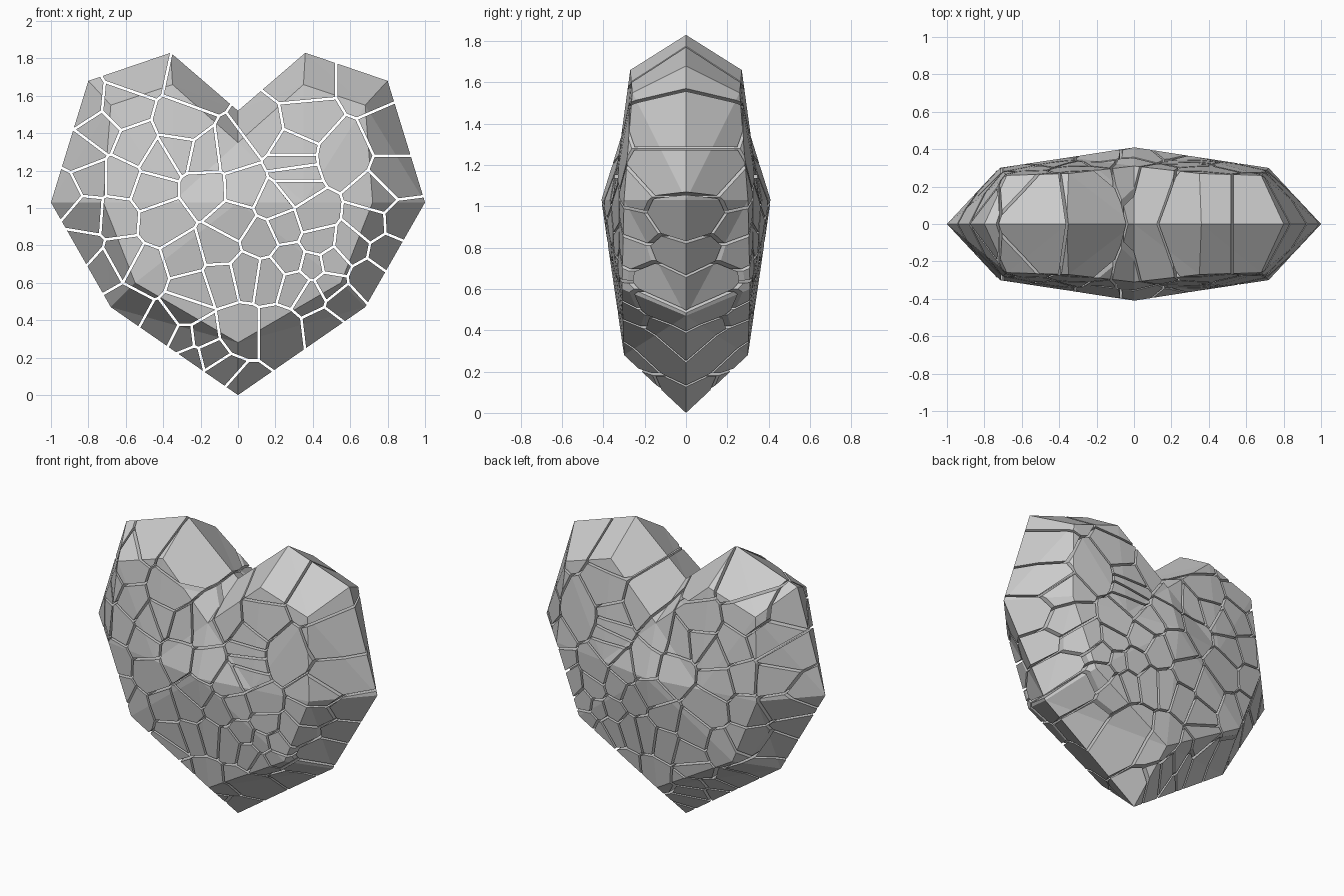
import bpy, bmesh
from mathutils import Vector

if "Cube" in bpy.data.objects:
    bpy.data.objects.remove(bpy.data.objects["Cube"])

GAP = 0.007  # half width of each crack

# right half of the heart: outer rim (y = 0) and raised inner rim (x, z, depth)
RIM = [(0, 1.52), (0.36, 1.83), (0.80, 1.68), (1.0, 1.03), (0.68, 0.47), (0, 0)]
INNER = [(0, 1.35, 0.31), (0.35, 1.66, 0.27), (0.68, 1.55, 0.26),
         (0.72, 1.03, 0.30), (0.55, 0.60, 0.31), (0, 0.28, 0.30)]
CENTRE, MIDDLE = (0, 1.03, 0.41), (0.35, 1.03, 0.356)

# centres of the shards (x, z)
SEEDS = [
    (-.83, 1.55), (-.55, 1.73), (-.22, 1.66), (-.62, 1.53), (-.74, 1.41), (-.30, 1.44),
    (-.55, 1.33), (-.83, 1.29), (-.78, 1.16), (-.42, 1.25), (-.32, 1.31), (-.18, 1.28),
    (-.63, 1.16), (-.46, 1.10), (-.94, 1.08), (-.80, .96), (-.66, .95), (-.40, .93),
    (-.17, 1.10), (-.03, 1.30), (.03, 1.11), (-.02, .93), (-.63, .73), (-.50, .66),
    (-.83, .78), (-.72, .68), (-.28, .73), (-.10, .78), (-.24, .57), (-.09, .62),
    (.04, .65), (.17, .63), (.12, .84), (.25, .90), (.28, .72), (.20, 1.03),
    (.40, .95), (.43, .82), (.40, .69), (.31, .59), (.39, .54), (.48, .59),
    (.50, .71), (.60, .80), (.70, .92), (.87, .93), (.80, .76), (.70, .62),
    (.56, .49), (.47, .37), (.22, .34), (0, .34), (-.16, .22), (-.28, .45),
    (-.60, .47), (-.40, .36), (-.28, .30), (-.20, .31), (-.24, .20), (0, .03),
    (-.09, .11), (.33, 1.68), (.72, 1.68), (.13, 1.42), (.35, 1.46), (.29, 1.32),
    (.29, 1.25), (.30, 1.18), (.30, 1.11), (.56, 1.27), (.84, 1.40), (.84, 1.16),
    (.74, 1.06)]


def build_heart():
    """Closed faceted heart, mirrored left/right and front/back."""
    bm = bmesh.new()
    for sx in (1, -1):
        for sy in (1, -1):
            def quad(*pts):
                bm.faces.new([bm.verts.new((sx * p[0], sy * p[2] if len(p) > 2 else 0, p[1]))
                              for p in pts])
            for i in range(5):
                quad(RIM[i], RIM[i + 1], INNER[i + 1], INNER[i])
            quad(INNER[0], INNER[1], MIDDLE, CENTRE)
            quad(INNER[1], INNER[2], INNER[3], MIDDLE)
            quad(MIDDLE, INNER[3], INNER[4])
            quad(CENTRE, MIDDLE, INNER[4], INNER[5])
    bmesh.ops.remove_doubles(bm, verts=bm.verts, dist=1e-4)
    bmesh.ops.triangulate(bm, faces=bm.faces)
    bmesh.ops.recalc_face_normals(bm, faces=bm.faces)
    return bm


def cut_shard(heart, seed, others):
    """Trim a copy of the heart to the cell around one seed."""
    bm = heart.copy()
    a = Vector((seed[0], 0, seed[1]))
    for other in sorted(others, key=lambda s: (s[0] - seed[0])**2 + (s[1] - seed[1])**2):
        b = Vector((other[0], 0, other[1]))
        n = (b - a).normalized()
        co = (a + b) / 2 - n * GAP
        if all((v.co - co).dot(n) <= 1e-5 for v in bm.verts):
            continue
        cut = bmesh.ops.bisect_plane(bm, geom=bm.verts[:] + bm.edges[:] + bm.faces[:], dist=1e-5,
                                     plane_co=co, plane_no=n, clear_outer=True)
        edges = [e for e in bm.edges if e.is_boundary]
        if edges:
            bmesh.ops.holes_fill(bm, edges=edges, sides=0)
    bmesh.ops.recalc_face_normals(bm, faces=bm.faces)
    return bm


heart = build_heart()
for i, seed in enumerate(SEEDS):
    shard = cut_shard(heart, seed, SEEDS[:i] + SEEDS[i + 1:])
    if shard.faces:
        mesh = bpy.data.meshes.new(f"heart_shard_{i + 1}")
        shard.to_mesh(mesh)
        bpy.context.collection.objects.link(bpy.data.objects.new(mesh.name, mesh))
    shard.free()
heart.free()
